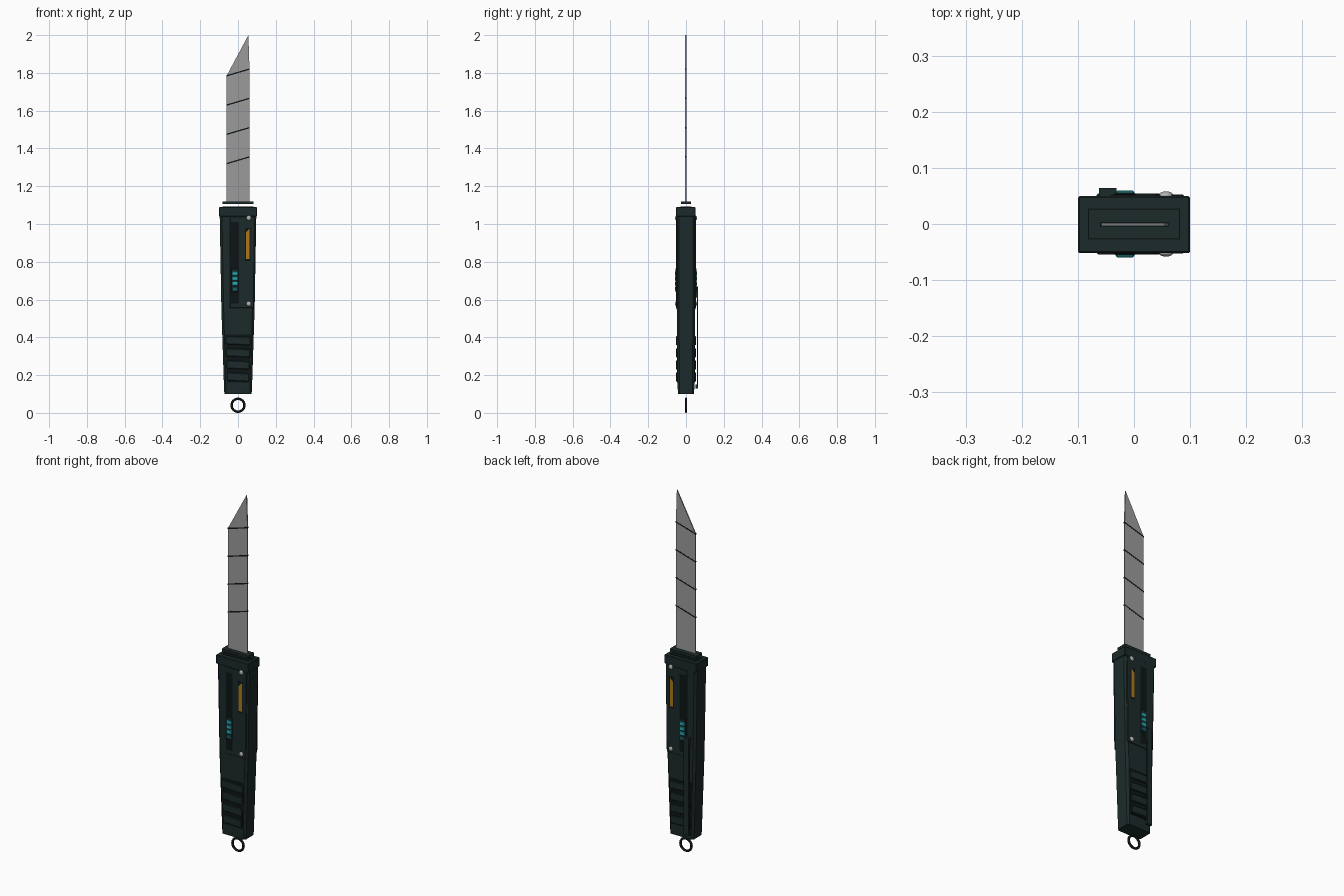
import bpy, bmesh, math
from mathutils import Matrix, Vector

cube = bpy.data.objects.get("Cube")
if cube:
    bpy.data.objects.remove(cube, do_unlink=True)


def material(name, r, g, b):
    m = bpy.data.materials.new(name)
    m.use_nodes = True
    m.diffuse_color = (r, g, b, 1)
    m.node_tree.nodes["Principled BSDF"].inputs["Base Color"].default_value = (r, g, b, 1)
    return m


CASE = material("dark green casing", 0.012, 0.023, 0.023)
DARK = material("near black", 0.004, 0.007, 0.007)
STEEL = material("blade steel", 0.33, 0.33, 0.33)
SCREW = material("screw metal", 0.45, 0.45, 0.45)
ORANGE = material("orange window", 0.42, 0.19, 0.012)
CYAN = material("cyan ridge", 0.02, 0.42, 0.48)
TEAL = material("dark teal ridge", 0.01, 0.11, 0.13)


def finish(name, bm, mat, bevel=0):
    bmesh.ops.recalc_face_normals(bm, faces=bm.faces)
    me = bpy.data.meshes.new(name)
    bm.to_mesh(me)
    bm.free()
    me.materials.append(mat)
    ob = bpy.data.objects.new(name, me)
    bpy.context.collection.objects.link(ob)
    if bevel:
        mod = ob.modifiers.new("Bevel", "BEVEL")
        mod.width = bevel
        mod.segments = 1
    return ob


def slab(bm, outline, y0, y1):
    """Extrude an x-z outline between two depths."""
    face = bm.faces.new([bm.verts.new((x, y0, z)) for x, z in outline])
    ext = bmesh.ops.extrude_face_region(bm, geom=[face])["geom"]
    bmesh.ops.translate(bm, vec=(0, y1 - y0, 0),
                        verts=[v for v in ext if isinstance(v, bmesh.types.BMVert)])


def rect(x0, x1, z0, z1, slant=0):
    return [(x0, z0), (x1, z0 + slant), (x1, z1 + slant), (x0, z1)]


def plate(name, outline, y0, y1, mat, both=False, bevel=0):
    bm = bmesh.new()
    slab(bm, outline, y0, y1)
    if both:
        slab(bm, outline, -y0, -y1)
    return finish(name, bm, mat, bevel)


def loft(name, sections, mat):
    """Join chamfered rectangular sections: z, half width, half depth, chamfer."""
    bm = bmesh.new()
    rings = []
    for z, w, d, c in sections:
        corners = [(w, -d + c), (w, d - c), (w - c, d), (c - w, d),
                   (-w, d - c), (-w, c - d), (c - w, -d), (w - c, -d)]
        rings.append([bm.verts.new((x, y, z)) for x, y in corners])
    for a, b in zip(rings, rings[1:]):
        for i in range(8):
            j = (i + 1) % 8
            bm.faces.new((a[i], a[j], b[j], b[i]))
    bm.faces.new(rings[0])
    bm.faces.new(rings[-1])
    return finish(name, bm, mat)


# Tapered handle with chamfered edges, and its mouth cap
loft("handle_body", [(0.10, 0.072, 0.042, 0.008), (0.13, 0.074, 0.044, 0.01),
                     (0.55, 0.088, 0.049, 0.012), (1.05, 0.097, 0.05, 0.012)], CASE)
plate("mouth_cap", rect(-0.1, 0.1, 1.04, 1.09), -0.052, 0.05, CASE, bevel=0.003)
plate("mouth_slot", rect(-0.082, 0.082, 1.085, 1.0915), -0.028, 0.028, DARK)
plate("blade_collar", rect(-0.081, 0.081, 1.105, 1.119), -0.027, 0.027, CASE)

# Raised side panels with the slider track and coloured window
plate("side_panel", [(-0.042, 0.555), (0.083, 0.555), (0.089, 1.04), (-0.042, 1.04)],
      0.045, 0.0525, CASE, both=True, bevel=0.002)
plate("slider_track", rect(-0.036, 0.004, 0.58, 1.01), 0.05, 0.0533, DARK, both=True)
plate("window_frame", rect(0.038, 0.066, 0.805, 0.98), 0.05, 0.0533, DARK, both=True)
plate("window", [(0.042, 0.815), (0.062, 0.815), (0.062, 0.975), (0.042, 0.955)],
      0.05, 0.054, ORANGE, both=True)

# Slider button with ridges
plate("slider_button", rect(-0.035, 0.003, 0.64, 0.765), 0.05, 0.056, CASE, both=True, bevel=0.002)
for i in range(4):
    z = 0.728 - i * 0.027
    plate(f"slider_ridge_{i + 1}", rect(-0.032, 0.0, z, z + 0.02), 0.054, 0.0595,
          CYAN if i < 3 else TEAL, both=True, bevel=0.002)

# Domed screws on both sides
bm = bmesh.new()
for side in (-1, 1):
    for z in (0.578, 1.032):
        bmesh.ops.create_uvsphere(bm, u_segments=16, v_segments=10, radius=0.013,
                                  matrix=Matrix.Translation((0.057, side * 0.051, z))
                                  @ Matrix.Diagonal((1, 0.55, 1, 1)))
for f in bm.faces:
    f.smooth = True
finish("screws", bm, SCREW)

# Grip recess and slanted grip ribs
plate("grip_pad", [(-0.058, 0.16), (0.06, 0.16), (0.068, 0.415), (-0.066, 0.415)],
      0.04, 0.0485, DARK, both=True)
for i in range(4):
    z = 0.172 + i * 0.064
    w = 0.058 + i * 0.003
    plate(f"grip_rib_{i + 1}", rect(-w, w, z, z + 0.042, -0.006), 0.042, 0.054,
          CASE, both=True, bevel=0.003)

# Pocket clip on the back
bm = bmesh.new()
slab(bm, rect(-0.062, -0.031, 0.13, 0.67), 0.057, 0.0645)
slab(bm, rect(-0.062, -0.031, 0.61, 0.67), 0.046, 0.058)
slab(bm, rect(-0.062, -0.031, 0.13, 0.15), 0.05, 0.058)
finish("pocket_clip", bm, CASE)

# Snap-off blade with score lines
plate("blade", [(-0.06, 1.115), (0.061, 1.115), (0.061, 1.82), (0.055, 2.0), (-0.06, 1.785)],
      -0.004, 0.002, STEEL)
for i in range(4):
    z = 1.316 + i * 0.155
    plate(f"score_line_{i + 1}", rect(-0.0605, 0.0615, z, z + 0.007, 0.036),
          -0.0046, 0.0026, DARK)

# Lanyard ring below the handle
bpy.ops.mesh.primitive_torus_add(major_segments=32, minor_segments=8, major_radius=0.034,
                                 minor_radius=0.0065, location=(0, 0, 0.0405),
                                 rotation=(math.pi / 2, 0, 0))
ring = bpy.context.object
ring.name = "lanyard_ring"
ring.data.materials.append(DARK)
bpy.ops.object.shade_smooth()
